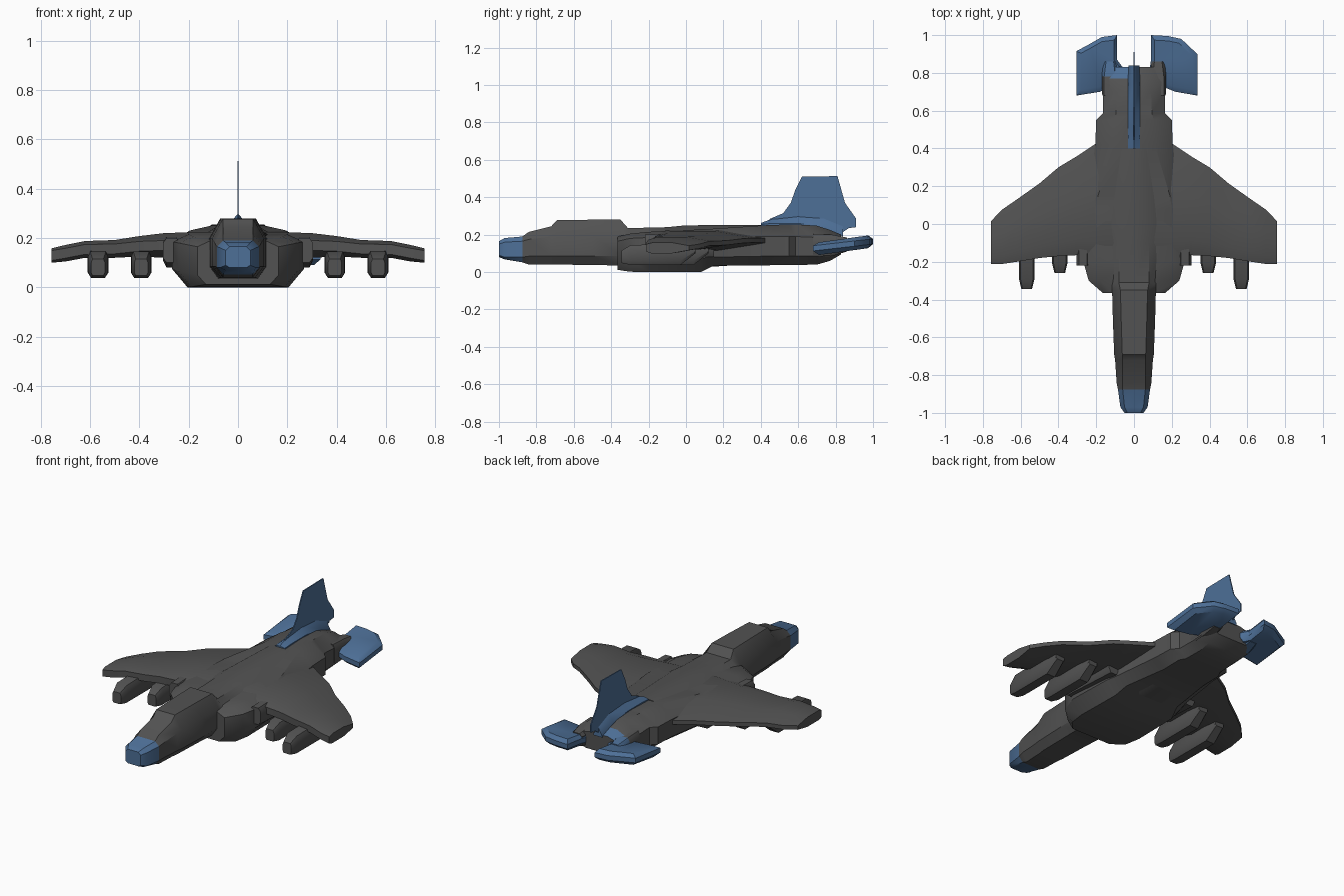
import bpy, bmesh, math

def material(name, rgb):
    m = bpy.data.materials.new(name)
    m.diffuse_color = (*rgb, 1)
    return m

GREY = material("dark grey", (0.085, 0.085, 0.085))
BLUE = material("steel blue", (0.075, 0.16, 0.31))

def finish(name, bm, paint=None, angle=35):
    """Turn a bmesh into a smooth-by-angle object; paint(centre, normal) -> True for blue."""
    bmesh.ops.recalc_face_normals(bm, faces=bm.faces[:])
    for f in bm.faces:
        f.material_index = 1 if paint and paint(f.calc_center_median(), f.normal) else 0
    me = bpy.data.meshes.new(name)
    bm.to_mesh(me)
    bm.free()
    ob = bpy.data.objects.new(name, me)
    bpy.context.collection.objects.link(ob)
    me.materials.append(GREY)
    me.materials.append(BLUE)
    bpy.ops.object.select_all(action='DESELECT')
    ob.select_set(True)
    bpy.context.view_layer.objects.active = ob
    bpy.ops.object.shade_smooth_by_angle(angle=math.radians(angle))
    return ob

def loft(name, rings, paint=None, angle=35):
    bm = bmesh.new()
    vs = [[bm.verts.new(p) for p in r] for r in rings]
    n = len(vs[0])
    for a, b in zip(vs, vs[1:]):
        for i in range(n):
            j = (i + 1) % n
            bm.faces.new((a[i], a[j], b[j], b[i]))
    bm.faces.new(vs[0])
    bm.faces.new(vs[-1])
    return finish(name, bm, paint, angle)

def hull_ring(y, wt, wm, wb, zt, zs, zl, zb, x0=0):
    """Ten-sided hull section: top, shoulder, lower and bottom widths and heights."""
    half = [(wt, zt), (wm, zs), (wm, zl), (wb, zb)]
    pts = [(0, zt)] + half + [(0, zb)] + [(-x, z) for x, z in reversed(half)]
    return [(x0 + x, y, z) for x, z in pts]

# forward fuselage with blue nose cap and raised cockpit
loft("fuselage", [hull_ring(*r) for r in [
    (-1.00, .035, .050, .035, .165, .150, .090, .080),
    (-0.97, .050, .072, .050, .182, .160, .080, .068),
    (-0.875, .060, .085, .060, .190, .165, .080, .052),
    (-0.84, .060, .092, .060, .215, .175, .085, .040),
    (-0.72, .060, .100, .065, .245, .190, .085, .040),
    (-0.69, .062, .105, .070, .278, .200, .085, .040),
    (-0.50, .068, .112, .075, .280, .200, .085, .038),
    (-0.35, .072, .116, .080, .280, .200, .085, .035),
    (-0.31, .080, .120, .080, .235, .195, .085, .020),
    (-0.10, .080, .150, .080, .240, .200, .085, .020),
    (0.00, .080, .160, .080, .250, .200, .085, .020),
    (0.40, .060, .150, .080, .252, .200, .085, .045)]],
    lambda c, n: c.y < -0.88)

# wide engine body with intakes, narrowing to the tail
loft("engine_body", [hull_ring(*r) for r in [
    (-0.365, .110, .165, .130, .190, .165, .050, .012),
    (-0.30, .180, .240, .190, .205, .180, .065, .002),
    (-0.20, .200, .268, .205, .215, .185, .075, .000),
    (0.08, .200, .260, .200, .228, .185, .075, .000),
    (0.15, .190, .240, .180, .232, .185, .080, .036),
    (0.42, .110, .205, .140, .250, .190, .085, .036),
    (0.55, .105, .200, .140, .255, .190, .085, .038),
    (0.585, .095, .165, .120, .255, .190, .085, .038),
    (0.70, .090, .165, .115, .248, .185, .085, .040),
    (0.77, .080, .165, .110, .225, .185, .090, .060),
    (0.83, .060, .130, .090, .200, .180, .110, .095)]],
    lambda c, n: c.y > 0.77 and c.x < 0 and n.z > 0)

# wings, one loft from tip to tip
def wing_ring(x, yf, yb, zb, zt):
    zm, d = (zb + zt) / 2, yb - yf
    return [(x, yf, zm - .02), (x, yf, zm + .02), (x, yf + .15 * d, zt), (x, yf + .6 * d, zt),
            (x, yb, zm + .012), (x, yb, zm - .012), (x, yf + .6 * d, zb), (x, yf + .12 * d, zb)]

half_wing = [(0.15, -.20, .46, .11, .225), (0.30, -.165, .36, .12, .22),
             (0.40, -.17, .30, .125, .208), (0.50, -.18, .215, .12, .192),
             (0.62, -.20, .13, .12, .188), (0.70, -.212, .075, .105, .172),
             (0.757, -.212, .015, .10, .158)]
loft("wings", [wing_ring(-s[0], *s[1:]) for s in reversed(half_wing)]
     + [wing_ring(*s) for s in half_wing])

# underwing pods, two per side
for side, tag in ((-1, "left"), (1, "right")):
    for label, x, y0, y1 in (("inner", .393, -.26, .12), ("outer", .568, -.345, .05)):
        loft(f"{label}_pod_{tag}", [hull_ring(*r, x0=side * x) for r in [
            (y0, .022, .028, .022, .115, .10, .06, .048),
            (y0 + .05, .032, .040, .028, .145, .125, .06, .038),
            (y1 - .08, .032, .042, .028, .150, .125, .06, .038),
            (y1, .025, .030, .022, .140, .125, .11, .100)]])
    # wing root gussets beside the intakes
    loft(f"root_fairing_{tag}", [hull_ring(*r, x0=side * .27) for r in [
        (-.22, .02, .035, .02, .20, .18, .12, .10),
        (.15, .02, .035, .02, .215, .18, .11, .08)]])

# tail planes: outline plates rising toward the back, with thinned rims
def tail_plane(name, outline):
    cx = sum(p[0] for p in outline) / len(outline)
    cy = sum(p[1] for p in outline) / len(outline)
    def layer(k, dz):
        return [(cx + (x - cx) * k, cy + (y - cy) * k, .127 + (y - .68) * .115 + dz)
                for x, y in outline]
    loft(name, [layer(.82, -.036), layer(1, -.014), layer(1, .014), layer(.82, .032)],
         lambda c, n: True)

tail_plane("tail_plane_left", [(-.305, .68), (-.305, .915), (-.24, .95), (-.17, .99),
                               (-.09, 1.0), (-.09, .87), (-.06, .83), (-.10, .74), (-.18, .70)])
tail_plane("tail_plane_right", [(.335, .68), (.335, .90), (.25, .98), (.18, .995),
                                (.09, 1.0), (.09, .87), (.08, .80), (.12, .74), (.22, .70)])

# root blocks joining tail planes to the body
for side, tag in ((-1, "left"), (1, "right")):
    loft(f"tail_root_{tag}", [hull_ring(*r, x0=side * .128) for r in [
        (.68, .030, .040, .030, .205, .18, .10, .08),
        (.78, .030, .042, .030, .200, .18, .10, .085),
        (.86, .020, .036, .020, .185, .17, .12, .11)]],
        lambda c, n, s=side: s < 0 and c.y > .77)

# thin vertical fin
fin = [(.42, .25), (.45, .285), (.52, .315), (.56, .37), (.585, .44), (.62, .51), (.81, .513),
       (.85, .37), (.91, .285), (.91, .24), (.87, .235), (.82, .20)]
loft("fin", [[(x, y, z) for y, z in fin] for x in (-.003, .003)], lambda c, n: True)

# blue fillet at the fin base
loft("fin_fillet", [[(-w, y, zb), (-w, y, zb + .01), (0, y, zt), (w, y, zb + .01), (w, y, zb)]
                    for y, w, zb, zt in [(.40, .032, .245, .262), (.46, .033, .25, .285),
                                         (.60, .033, .25, .30), (.74, .033, .235, .29),
                                         (.84, .028, .19, .25)]], lambda c, n: True)
